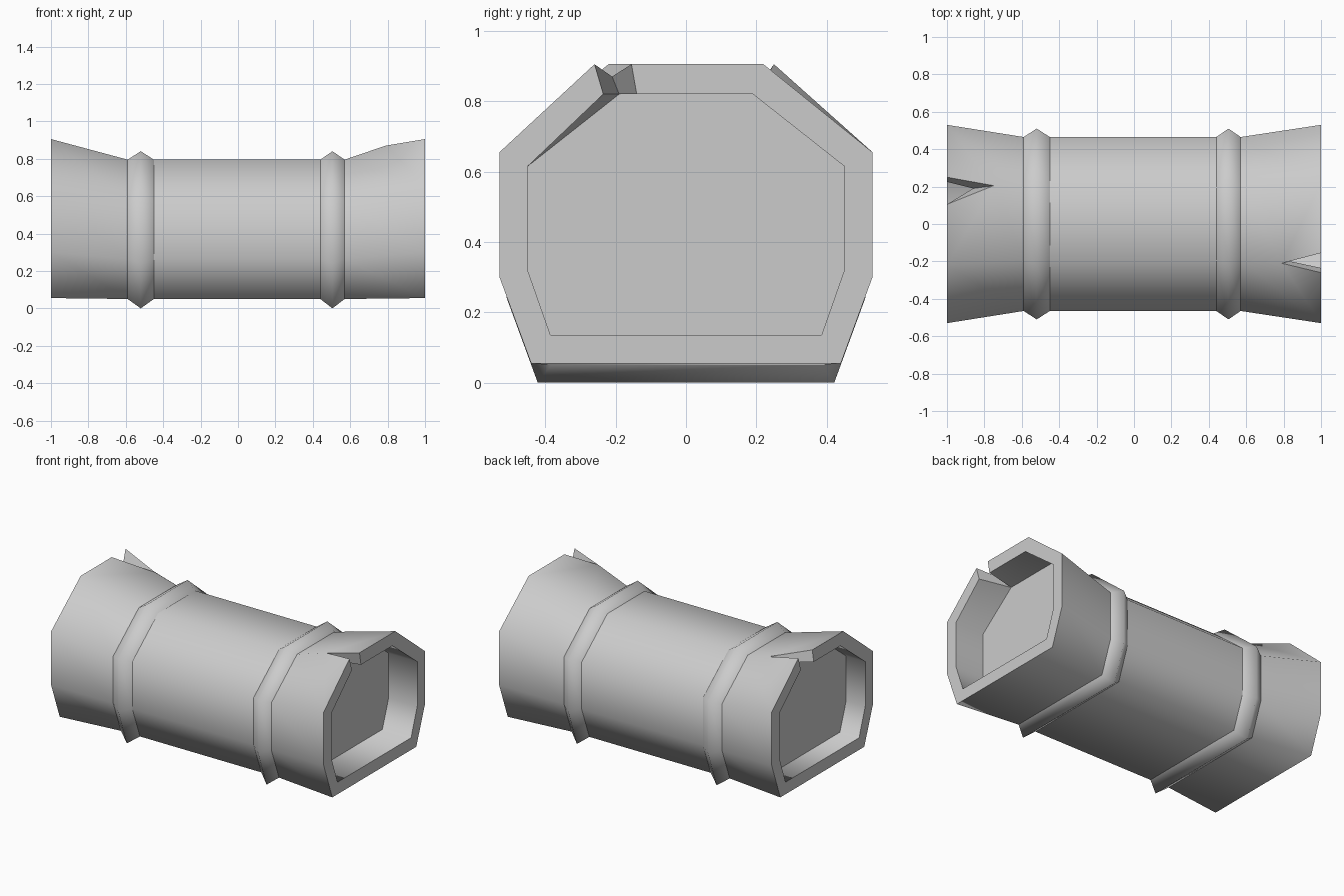
import bpy, bmesh

if "Cube" in bpy.data.objects:
    bpy.data.objects.remove(bpy.data.objects["Cube"])


def section(half, z0, z1):
    """Eight-sided outline in y/z, starting at the -y top corner."""
    h = z1 - z0
    side = [(0.42, z1), (1, z0 + 0.706 * h), (1, z0 + 0.288 * h), (0.826, z0)]
    left = [(-half * w, z) for w, z in side]
    return left + [(-y, z) for y, z in reversed(left)]


def finish(name, bm, groups):
    """Smooth shading, with hard edges only between different face groups."""
    bmesh.ops.recalc_face_normals(bm, faces=bm.faces)
    for f in bm.faces:
        f.smooth = True
    for e in bm.edges:
        if len({groups[f] for f in e.link_faces}) > 1:
            e.smooth = False
    me = bpy.data.meshes.new(name)
    bm.to_mesh(me)
    bm.free()
    ob = bpy.data.objects.new(name, me)
    bpy.context.collection.objects.link(ob)
    return ob


BODY = section(0.465, 0.05, 0.795)
RIM = [(-0.22, 0.905), (-0.53, 0.655), (-0.53, 0.30), (-0.44, 0.055),
       (0.44, 0.055), (0.53, 0.30), (0.53, 0.655), (0.22, 0.905)]
HOLLOW = [(-0.19, 0.82), (-0.45, 0.615), (-0.45, 0.32), (-0.385, 0.135),
          (0.385, 0.135), (0.45, 0.32), (0.45, 0.615), (0.19, 0.82)]

bm = bmesh.new()
groups = {}


def face(group, *vs):
    groups[bm.faces.new(vs)] = group


def split_end(s, base_x, cap_x, tip, flap_y, lip_y):
    """Flared hollow end with a crack along one top corner; s=-1 turns it 180 degrees."""
    def v(x, y, z):
        return bm.verts.new((s * x, s * y, z))
    base = [v(base_x, *p) for p in BODY]
    cap = [v(cap_x, *p) for p in HOLLOW]
    out = [v(1, flap_y, 0.905)] + [v(1, *p) for p in RIM[1:]] + [v(1, lip_y, 0.905)]
    inn = [v(1, flap_y + 0.025, 0.82)] + [v(1, *p) for p in HOLLOW[1:]] + [v(1, lip_y + 0.015, 0.82)]
    t = v(*tip)
    # outer skin
    for i in range(1, 7):
        face("skin", base[i], base[i + 1], out[i + 1], out[i])
    face("skin", base[0], base[1], out[1])
    face("skin", base[0], out[1], t)
    face("skin", t, out[1], out[0])
    face("skin", base[0], t, base[7])
    face("skin", t, out[8], out[7])
    face("skin", t, out[7], base[7])
    # rim, hollow and its floor
    for i in range(8):
        face("rim", out[i], out[i + 1], inn[i + 1], inn[i])
        face("hollow", inn[i], inn[i + 1], cap[(i + 1) % 8], cap[i])
    face("floor", *cap)
    # crack walls
    face("crack_a", out[0], t, cap[0], inn[0])
    face("crack_b", out[8], t, cap[0], inn[8])
    return base


right = split_end(1, 0.57, 0.79, (0.79, -0.21, 0.87), -0.26, -0.155)
left = split_end(-1, 0.59, 0.86, (0.75, -0.205, 0.832), -0.25, -0.105)
# middle of the barrel
for i in range(8):
    face("middle", right[i], right[(i + 1) % 8], left[(6 - i) % 8], left[7 - i])
finish("barrel", bm, groups)


def band(name, x0, x1):
    """Ridged hoop around the barrel."""
    b = bmesh.new()
    kinds = {}
    profile = [(x0, BODY), ((x0 + x1) / 2, section(0.51, 0.0, 0.84)),
               (x1, BODY), ((x0 + x1) / 2, section(0.44, 0.075, 0.77))]
    rings = [[b.verts.new((x, y, z)) for y, z in pts] for x, pts in profile]
    for k in range(4):
        r, q = rings[k], rings[(k + 1) % 4]
        for i in range(8):
            j = (i + 1) % 8
            kinds[b.faces.new((r[i], r[j], q[j], q[i]))] = "ridge" if k < 2 else "under"
    finish(name, b, kinds)


band("left_band", -0.59, -0.45)
band("right_band", 0.44, 0.57)
